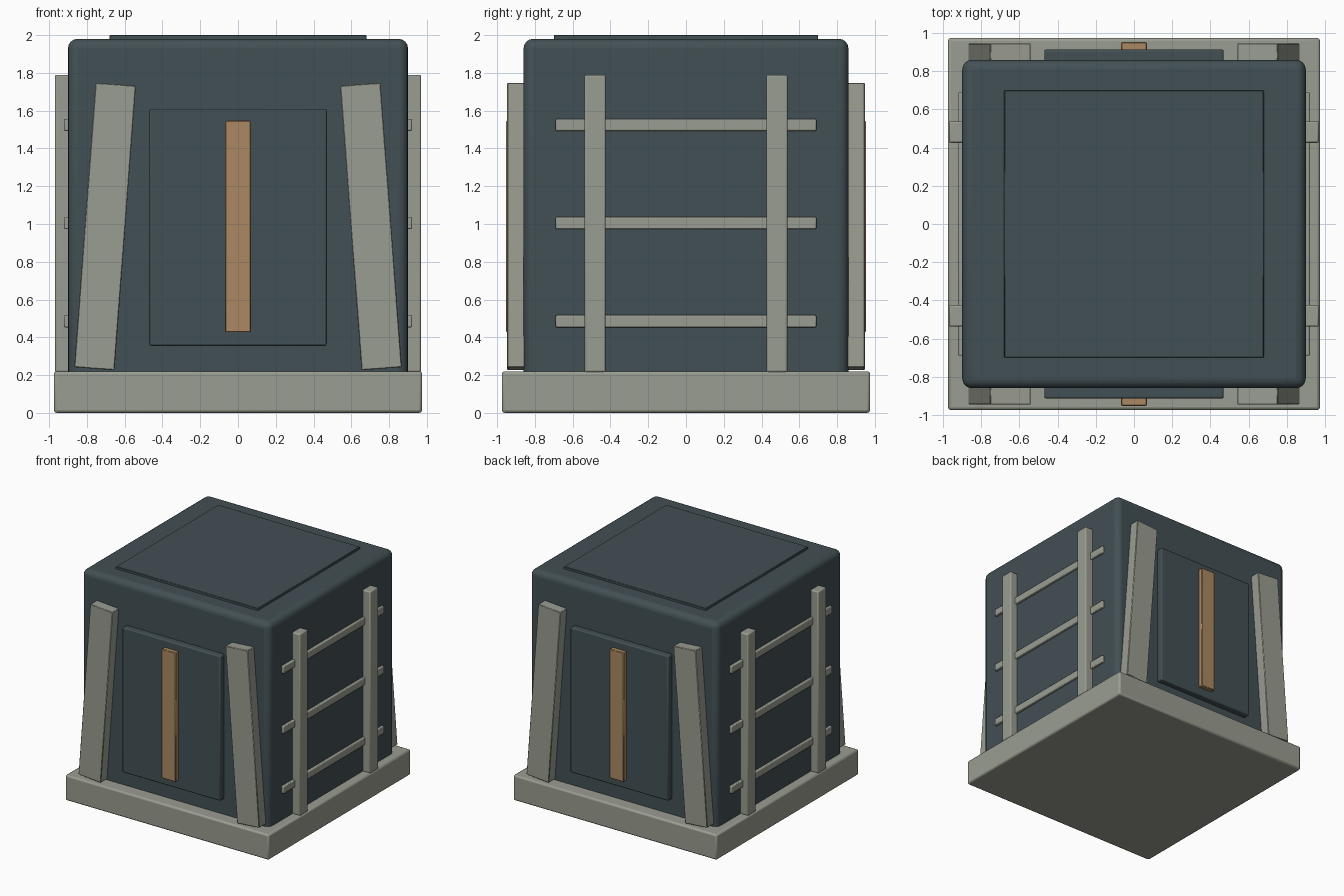
import bpy, math
from mathutils import Matrix

if "Cube" in bpy.data.objects:
    bpy.data.objects.remove(bpy.data.objects["Cube"])


def material(name, rgb):
    m = bpy.data.materials.new(name)
    m.diffuse_color = (*rgb, 1)
    m.use_nodes = True
    m.node_tree.nodes["Principled BSDF"].inputs["Base Color"].default_value = m.diffuse_color
    return m


SLATE = material("slate_blue", (0.055, 0.080, 0.089))
GREY = material("warm_grey", (0.323, 0.337, 0.283))
TAN = material("tan", (0.41, 0.25, 0.122))


def box(name, mat, x, y, z, bevel=0.01, segments=2, tilt=0.0):
    """Bevelled box from (min, max) ranges, optionally tilted about y."""
    bpy.ops.mesh.primitive_cube_add(size=1)
    ob = bpy.context.object
    ob.name = name
    size = [r[1] - r[0] for r in (x, y, z)]
    centre = [(r[0] + r[1]) / 2 for r in (x, y, z)]
    ob.data.transform(Matrix.Diagonal((*size, 1)))
    ob.location = centre
    ob.rotation_euler.y = tilt
    ob.data.materials.append(mat)
    mod = ob.modifiers.new("edge_bevel", 'BEVEL')
    mod.width, mod.segments = bevel, segments
    bpy.ops.object.shade_smooth_by_angle(angle=math.radians(35))
    return ob


def span(side, near, far):
    """Range between two distances on the given side of the centre."""
    return tuple(sorted((side * near, side * far)))


# Base slab, body and roof panel
box("base", GREY, (-0.975, 0.975), (-0.975, 0.975), (0, 0.22), 0.015)
box("body", SLATE, (-0.9, 0.9), (-0.86, 0.86), (0.01, 1.98), 0.05, 4)
box("roof_panel", SLATE, (-0.68, 0.68), (-0.70, 0.70), (1.94, 2.0), 0.003, 1)

for s, end in ((-1, "front"), (1, "back")):
    # Door panel with its vertical strip
    box(f"{end}_panel", SLATE, (-0.47, 0.47), span(s, 0.84, 0.915), (0.355, 1.61), 0.01)
    box(f"{end}_strip", TAN, (-0.068, 0.068), span(s, 0.89, 0.953), (0.427, 1.547), 0.005, 1)
    # Braces leaning inward toward the top
    for t, hand in ((-1, "left"), (1, "right")):
        box(f"{end}_{hand}_brace", GREY, span(t, 0.597, 0.811), span(s, 0.82, 0.947),
            (0.232, 1.742), 0.004, 1, tilt=-t * math.radians(4.3))

for s, hand in ((-1, "left"), (1, "right")):
    # Side rack: two posts and three rails
    for t, end in ((-1, "front"), (1, "back")):
        box(f"{hand}_{end}_post", GREY, span(s, 0.87, 0.97), span(t, 0.425, 0.538), (0.215, 1.79), 0.01)
    for i, z in enumerate((0.485, 1.005, 1.525)):
        box(f"{hand}_rail_{i + 1}", GREY, span(s, 0.86, 0.922), (-0.69, 0.69), (z - 0.032, z + 0.032), 0.007)
